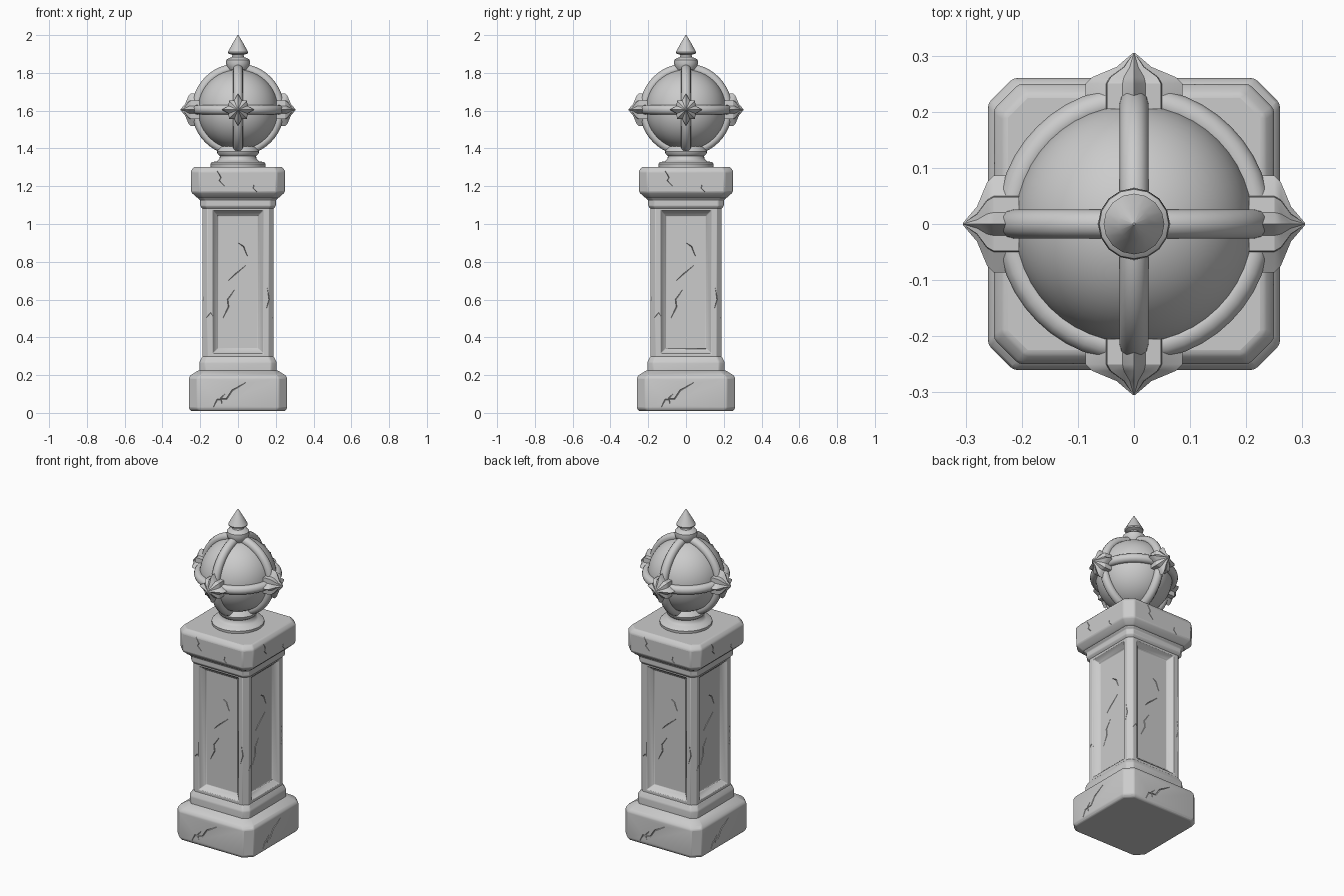
import bpy, bmesh, math
from mathutils import Matrix, Vector

if "Cube" in bpy.data.objects:
    bpy.data.objects.remove(bpy.data.objects["Cube"], do_unlink=True)

GREY = (0.6, 0.6, 0.6, 1)
stone = bpy.data.materials.new("grey_stone")
stone.use_nodes = True
stone.diffuse_color = GREY
stone.node_tree.nodes["Principled BSDF"].inputs["Base Color"].default_value = GREY


def finish(name, bm, bevel=0, angle=35, hidden=False):
    bmesh.ops.recalc_face_normals(bm, faces=bm.faces)
    mesh = bpy.data.meshes.new(name)
    bm.to_mesh(mesh)
    bm.free()
    mesh.materials.append(stone)
    ob = bpy.data.objects.new(name, mesh)
    bpy.context.collection.objects.link(ob)
    ob.hide_render = hidden
    if not hidden:
        bpy.ops.object.select_all(action="DESELECT")
        ob.select_set(True)
        bpy.context.view_layer.objects.active = ob
        bpy.ops.object.shade_smooth_by_angle(angle=math.radians(angle))
    if bevel:
        mod = ob.modifiers.new("worn_edges", "BEVEL")
        mod.width, mod.segments, mod.limit_method = bevel, 2, "ANGLE"
        mod.angle_limit = math.radians(25)
    return ob


def loft(bm, loops):
    """Skin closed loops of equal length and cap both ends."""
    rings = [[bm.verts.new(p) for p in loop] for loop in loops]
    for a, b in zip(rings, rings[1:]):
        for i in range(len(a)):
            j = (i + 1) % len(a)
            bm.faces.new((a[i], a[j], b[j], b[i]))
    bm.faces.new(rings[0][::-1])
    bm.faces.new(rings[-1])


def cut_square(h, z, c):
    """Square outline with its corners cut off."""
    k = h - c
    return [(x, y, z) for x, y in ((h, -k), (h, k), (k, h), (-k, h),
                                   (-h, k), (-h, -k), (-k, -h), (k, -h))]


def tiers(name, profile, bevel):
    bm = bmesh.new()
    loft(bm, [cut_square(*row) for row in profile])
    return finish(name, bm, bevel)


def lathe(name, profile, sides=32, angle=35):
    bm = bmesh.new()
    loft(bm, [[(r * math.cos(i * math.tau / sides), r * math.sin(i * math.tau / sides), z)
               for i in range(sides)] for r, z in profile])
    return finish(name, bm, 0, angle)


def turn(quarter):
    return Matrix.Rotation(quarter * math.pi / 2, 4, "Z")


# Pedestal foot and the stepped plinth on it
foot = tiers("foot", [(.25, .01, .045), (.26, .025, .045), (.26, .185, .045),
                      (.25, .2, .045), (.208, .226, .035)], .006)
tiers("plinth", [(.205, .2, .03), (.205, .268, .03), (.188, .3, .025)], .006)

# Shaft with a sunk panel on every side
bm = bmesh.new()
loft(bm, [cut_square(.188, z, .025) for z in (.285, 1.1)])
bm.normal_update()
panels = [f for f in bm.faces if abs(f.normal.z) < .1 and max(map(abs, f.normal)) > .9]
for width, depth in ((.04, 0), (.008, -.01), (.028, -.018), (.003, -.006)):
    bmesh.ops.inset_individual(bm, faces=panels, thickness=width, depth=depth)
shaft = finish("shaft", bm, .004)

# Capital and top slab
tiers("capital", [(.188, 1.08, .025), (.2, 1.095, .028), (.2, 1.125, .028),
                  (.212, 1.135, .03), (.212, 1.15, .03)], .004)
slab = tiers("top_slab", [(.215, 1.137, .03), (.248, 1.168, .045),
                          (.25, 1.28, .045), (.232, 1.303, .04)], .007)

# Turned neck, ball and finial
lathe("neck", [(.145, 1.295), (.147, 1.318), (.138, 1.328), (.112, 1.332), (.098, 1.345),
               (.096, 1.36), (.108, 1.37), (.112, 1.385), (.1, 1.4), (.08, 1.42)], 32, 45)
bm = bmesh.new()
bmesh.ops.create_uvsphere(bm, u_segments=48, v_segments=24, radius=.213,
                          matrix=Matrix.Translation((0, 0, 1.605)))
finish("ball", bm)
lathe("finial", [(.05, 1.815), (.058, 1.83), (.064, 1.85), (.062, 1.868), (.05, 1.878),
                 (.032, 1.884), (.03, 1.895), (.052, 1.903), (.054, 1.91),
                 (.028, 1.957), (.002, 2)], 16, 40)

# Three crossing bands round the ball
for name, axis in (("level_band", None), ("front_band", "X"), ("side_band", "Y")):
    bm = bmesh.new()
    rot = Matrix.Rotation(math.pi / 2, 4, axis) if axis else Matrix()
    loops = []
    for i in range(49):
        spin = Matrix.Rotation(i * math.tau / 48, 4, "Z")
        loops.append([bm.verts.new(rot @ spin @ Vector((.219 + .026 * math.cos(t), 0,
                      .026 * math.sin(t))) + Vector((0, 0, 1.605)))
                      for t in (k * math.tau / 12 for k in range(12))])
    for a, b in zip(loops, loops[1:]):
        for k in range(12):
            bm.faces.new((a[k], a[k - 1], b[k - 1], b[k]))
    bmesh.ops.remove_doubles(bm, verts=bm.verts, dist=.0001)
    finish(name, bm)

# Pointed star bosses where the bands cross
for q, side in enumerate(("front", "left", "back", "right")):
    bm = bmesh.new()
    loops = []
    for out, size in ((.205, 1), (.25, 1), (.262, .86), (.28, .36), (.305, .02)):
        loop = []
        for i in range(16):
            r = (.086, .054, .068, .054)[i % 4] * size
            a = i * math.tau / 16
            loop.append((r * math.cos(a), -out, 1.605 + r * math.sin(a)))
        loops.append(loop)
    loft(bm, loops)
    bm.transform(turn(q))
    finish(side + "_star", bm, 0, 30)


# Cracks: thin wedges cut into all four sides of a part
def crack(part, surface, paths, width=.005, depth=.007):
    bm = bmesh.new()
    for q in range(4):
        for path in paths:
            loops = []
            for i, (x, z) in enumerate(path):
                a, b = path[max(i - 1, 0)], path[min(i + 1, len(path) - 1)]
                side = Vector((a[1] - b[1], 0, b[0] - a[0])).normalized()
                side *= width * (.3 if i in (0, len(path) - 1) else 1)
                p = Vector((x, -surface, z))
                loops.append([turn(q) @ v for v in (p + side + Vector((0, -.004, 0)),
                              p - side + Vector((0, -.004, 0)), p + Vector((0, depth, 0)))])
            loft(bm, loops)
    cutter = finish(part.name + "_crack_cutter", bm, hidden=True)
    cutter.hide_set(True)
    mod = part.modifiers.new("cracks", "BOOLEAN")
    mod.object, mod.operation, mod.solver = cutter, "DIFFERENCE", "EXACT"
    mod.use_self = True


crack(foot, .26, [[(-.13, .03), (-.11, .07), (-.06, .075), (-.03, .12), (.04, .16)],
                  [(-.085, .05), (-.09, .08), (-.07, .1)]])
crack(slab, .25, [[(-.11, 1.28), (-.09, 1.245), (-.1, 1.23), (-.07, 1.2)],
                  [(.1, 1.17), (.08, 1.19), (.085, 1.21)]], .004)
crack(shaft, .154, [[(-.08, .5), (-.05, .56), (-.055, .6), (-.02, .65)],
                    [(-.05, .7), (-.02, .73), (.04, .78)], [(.0, .9), (.03, .88), (.05, .83)]], .004)
crack(shaft, .188, [[(.15, .55), (.165, .6), (.155, .66)],
                    [(-.17, .5), (-.145, .53), (-.13, .51)]], .003)
